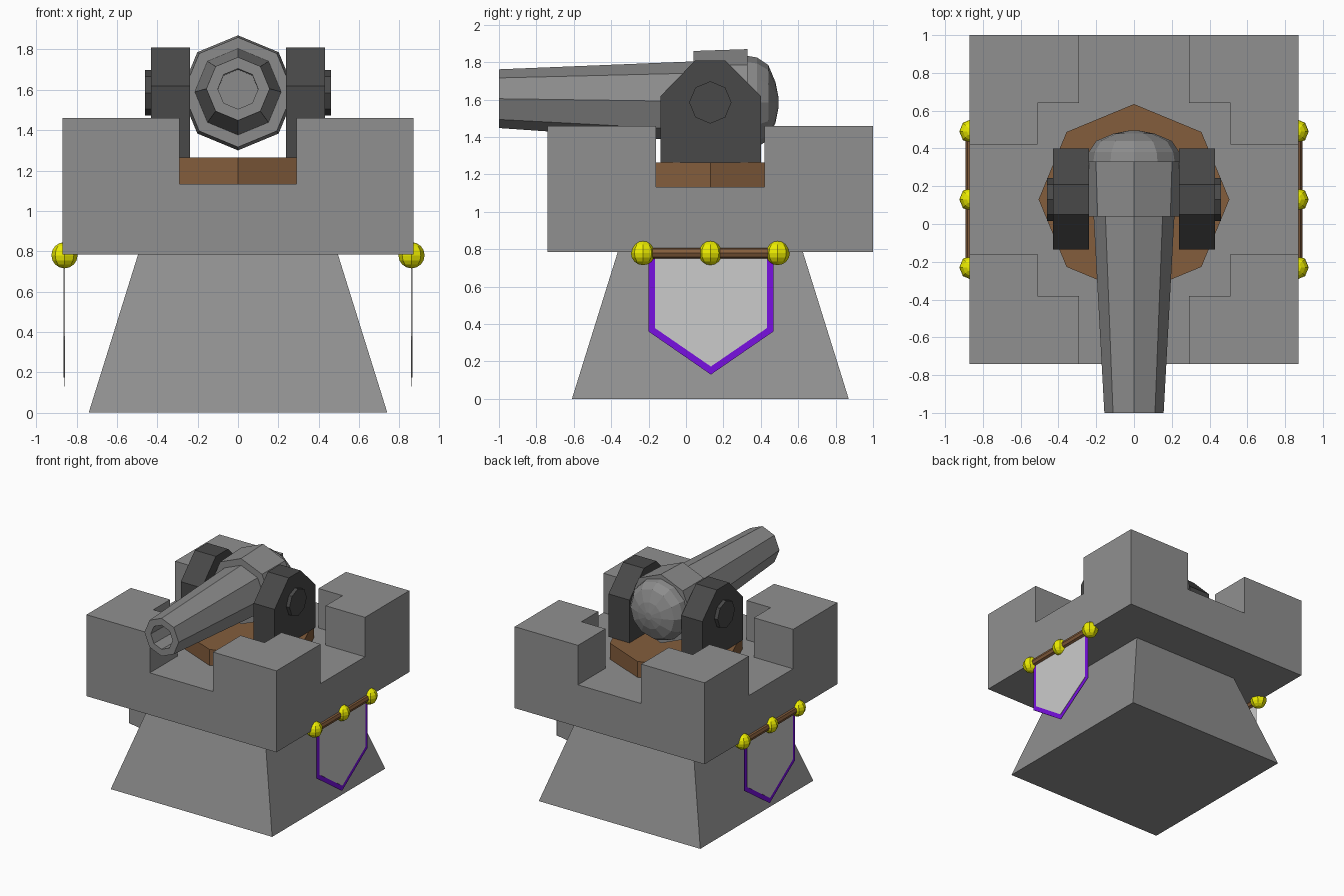
import bpy, bmesh
from math import sin, cos, pi
from mathutils import Vector

if "Cube" in bpy.data.objects:
    bpy.data.objects.remove(bpy.data.objects["Cube"])

CY = 0.13  # centre of the tower in y


def material(name, r, g, b):
    m = bpy.data.materials.new(name)
    m.diffuse_color = (r, g, b, 1)
    m.use_nodes = True
    m.node_tree.nodes["Principled BSDF"].inputs["Base Color"].default_value = m.diffuse_color
    return m


STONE = material("stone", 0.28, 0.28, 0.28)
IRON = material("iron", 0.26, 0.26, 0.26)
DARK = material("dark_iron", 0.065, 0.065, 0.065)
WOOD = material("wood", 0.23, 0.11, 0.045)
GOLD = material("gold", 0.85, 0.85, 0.0)
PURPLE = material("purple", 0.19, 0.005, 0.75)
CLOTH = material("cloth", 0.58, 0.58, 0.58)


def finish(bm, name, mat):
    bmesh.ops.recalc_face_normals(bm, faces=bm.faces)
    me = bpy.data.meshes.new(name)
    bm.to_mesh(me)
    bm.free()
    me.materials.append(mat)
    ob = bpy.data.objects.new(name, me)
    bpy.context.collection.objects.link(ob)
    return ob


def loft(name, rings, mat):
    """Skin a list of equal-length point rings and cap both ends."""
    bm = bmesh.new()
    loops = [[bm.verts.new(p) for p in ring] for ring in rings]
    for a, b in zip(loops, loops[1:]):
        for i in range(len(a)):
            j = (i + 1) % len(a)
            bm.faces.new((a[i], a[j], b[j], b[i]))
    bm.faces.new(loops[0])
    bm.faces.new(loops[-1])
    return finish(bm, name, mat)


def prism_z(name, pts, z0, z1, mat, scale=1.0):
    return loft(name, [[(x, y + CY, z0) for x, y in pts],
                       [(x * scale, y * scale + CY, z1) for x, y in pts]], mat)


def prism_x(name, pts, x0, x1, mat):
    return loft(name, [[(x, y, z) for y, z in pts] for x in (x0, x1)], mat)


def ngon(n, r, cx=0.0, cy=0.0):
    return [(cx + r * cos(2 * pi * i / n), cy + r * sin(2 * pi * i / n)) for i in range(n)]


def square(h):
    return [(-h, -h), (h, -h), (h, h), (-h, h)]


def turned_y(name, profile, n, mat):
    """Rings along y; profile entries are (y, radius, axis height)."""
    return loft(name, [[(x, y, z) for x, z in ngon(n, r, 0, h)] for y, r, h in profile], mat)


# Stone tower: tapered base and battlement with a cross-shaped cut
prism_z("tower_base", square(0.74), 0, 0.785, STONE, 0.495 / 0.74)
battlement = prism_z("battlement", square(0.87), 0.785, 1.46, STONE)
quarter = [(0.29, 1.2), (0.29, 0.51), (0.51, 0.51), (0.51, 0.29), (1.2, 0.29)]
cross = []
for k in range(4):  # clockwise quarter turns
    for x, y in quarter:
        for _ in range(k):
            x, y = y, -x
        cross.append((x, y))
cutter = prism_z("cutter", cross, 1.133, 1.8, STONE)
mod = battlement.modifiers.new("cut", "BOOLEAN")
mod.operation = "DIFFERENCE"
mod.solver = "EXACT"
mod.object = cutter
bpy.context.view_layer.objects.active = battlement
bpy.ops.object.modifier_apply(modifier="cut")
bpy.data.objects.remove(cutter)

# Wooden turntable
prism_z("turntable", ngon(8, 0.505), 1.133, 1.265, WOOD)

# Barrel with bore, breech band and rounded breech
turned_y("barrel", [(-0.7, 0.1, 1.60), (-1.0, 0.1, 1.605), (-1.0, 0.157, 1.605),
                    (0.06, 0.215, 1.59)], 8, IRON)
turned_y("breech_band", [(0.04, 0.272, 1.588), (0.33, 0.285, 1.585)], 8, IRON)
turned_y("breech_dome", [(0.32, 0.25, 1.585), (0.38, 0.24, 1.585), (0.44, 0.2, 1.585),
                         (0.478, 0.11, 1.585), (0.494, 0.03, 1.585)], 12, IRON)

# Both sides: cheeks, pivots and banners (purple edging on the outer face only)
cheek = [(-0.135, 1.265), (0.40, 1.265), (0.40, 1.62), (0.21, 1.81), (0.05, 1.81), (-0.135, 1.62)]
cloth_out = [(-0.20, 0.78), (-0.20, 0.36), (0.133, 0.13), (0.467, 0.36), (0.467, 0.78)]
cloth_in = [(-0.165, 0.775), (-0.165, 0.378), (0.133, 0.173), (0.432, 0.378), (0.432, 0.775)]
BX = 0.86
for s, side in ((1, "right"), (-1, "left")):
    prism_x(side + "_cheek", cheek, s * 0.238, s * 0.43, DARK)
    prism_x(side + "_pivot", ngon(8, 0.113, CY, 1.585), s * 0.42, s * 0.46, DARK)
    prism_x(side + "_banner_back", cloth_out, s * (BX - 0.003), s * BX, CLOTH)
    prism_x(side + "_banner_border", cloth_out, s * BX, s * (BX + 0.001), PURPLE)
    prism_x(side + "_banner_panel", cloth_in, s * BX, s * (BX + 0.004), CLOTH)
    loft(side + "_banner_rod", [[(x, y, z) for x, z in ngon(8, 0.032, s * BX, 0.78)]
                                for y in (-0.23, 0.49)], WOOD)
    for i, y in enumerate((-0.23, CY, 0.49)):
        bm = bmesh.new()
        bmesh.ops.create_uvsphere(bm, u_segments=8, v_segments=8, radius=0.065)
        bmesh.ops.translate(bm, verts=bm.verts, vec=Vector((s * BX, y, 0.78)))
        finish(bm, f"{side}_rod_knob_{i + 1}", GOLD)
